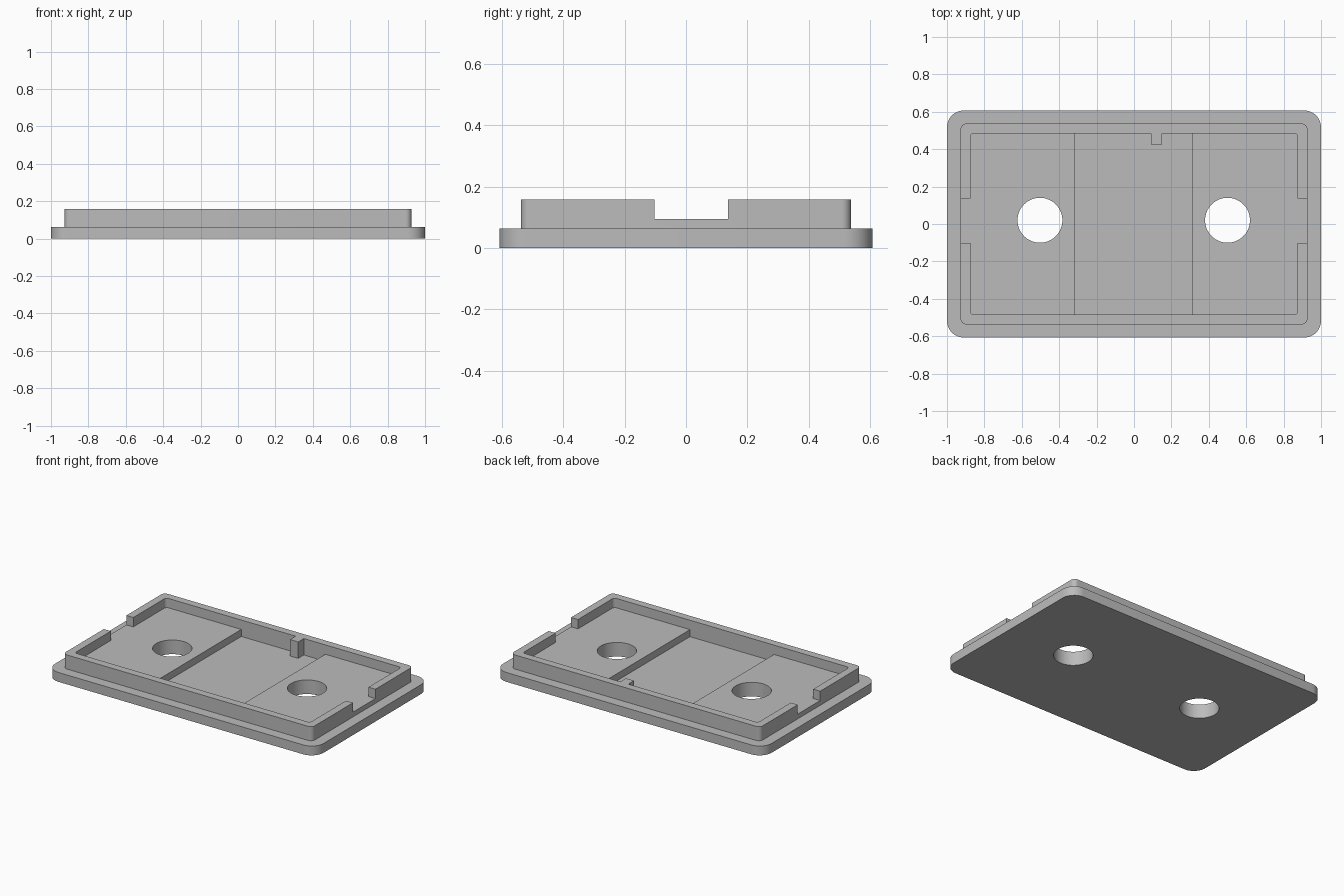
import bpy
import bmesh
from math import radians, cos, sin, pi

if "Cube" in bpy.data.objects:
    bpy.data.objects.remove(bpy.data.objects["Cube"], do_unlink=True)

grey = bpy.data.materials.new("plain grey")
grey.use_nodes = True
grey.diffuse_color = (0.5, 0.5, 0.5, 1)
grey.node_tree.nodes["Principled BSDF"].inputs["Base Color"].default_value = (0.5, 0.5, 0.5, 1)

# Heights
PLATE, FLOOR, RECESS, TOP = 0.063, 0.095, 0.0475, 0.158


def prism(name, outline, z0, z1):
    """Extrude a counter-clockwise outline from z0 to z1."""
    bm = bmesh.new()
    base = bm.faces.new([bm.verts.new((x, y, z0)) for x, y in outline])
    top = bmesh.ops.extrude_face_region(bm, geom=[base])["geom"]
    verts = [g for g in top if isinstance(g, bmesh.types.BMVert)]
    bmesh.ops.translate(bm, verts=verts, vec=(0, 0, z1 - z0))
    bmesh.ops.recalc_face_normals(bm, faces=bm.faces)
    mesh = bpy.data.meshes.new(name)
    bm.to_mesh(mesh)
    bm.free()
    mesh.materials.append(grey)
    obj = bpy.data.objects.new(name, mesh)
    bpy.context.collection.objects.link(obj)
    return obj


def box(x0, x1, y0, y1):
    return [(x0, y0), (x1, y0), (x1, y1), (x0, y1)]


def rounded(hx, hy, r, steps=10):
    """Rounded rectangle outline centred on the origin."""
    pts = []
    for i, (sx, sy) in enumerate([(1, 1), (-1, 1), (-1, -1), (1, -1)]):
        for k in range(steps + 1):
            a = (i + k / steps) * pi / 2
            pts.append((sx * (hx - r) + r * cos(a), sy * (hy - r) + r * sin(a)))
    return pts


def circle(cx, cy, r, n=64):
    return [(cx + r * cos(2 * pi * k / n), cy + r * sin(2 * pi * k / n)) for k in range(n)]


def combine(target, tool, operation):
    """Apply a boolean to the target and discard the tool."""
    tool.hide_render = True
    bpy.context.view_layer.objects.active = target
    mod = target.modifiers.new("boolean", "BOOLEAN")
    mod.operation = operation
    mod.solver = "EXACT"
    mod.object = tool
    bpy.ops.object.modifier_apply(modifier=mod.name)
    bpy.data.objects.remove(tool, do_unlink=True)


# Base plate with the raised rim block on it
lid = prism("cover_plate", rounded(1.0, 0.607, 0.09), 0, PLATE)
combine(lid, prism("rim", rounded(0.927, 0.537, 0.03), 0.02, TOP), "UNION")

# Pocket inside the rim, then the deeper middle recess
combine(lid, prism("pocket", rounded(0.875, 0.485, 0.02), FLOOR, 0.3), "DIFFERENCE")
combine(lid, prism("middle_recess", box(-0.315, 0.31, -0.485, 0.485), RECESS, 0.13), "DIFFERENCE")

# Notches through both end walls
for x0, x1 in ((-1.1, -0.8), (0.8, 1.1)):
    combine(lid, prism("notch", box(x0, x1, -0.102, 0.137), FLOOR, 0.3), "DIFFERENCE")

# Locating tab on the back wall
combine(lid, prism("tab", box(0.09, 0.15, 0.425, 0.51), 0.03, TOP), "UNION")

# Two through holes
for x in (-0.503, 0.5):
    combine(lid, prism("hole", circle(x, 0.02, 0.12), -0.1, 0.3), "DIFFERENCE")

bpy.ops.object.select_all(action="DESELECT")
lid.select_set(True)
bpy.context.view_layer.objects.active = lid
bpy.ops.object.shade_smooth_by_angle(angle=radians(30))
